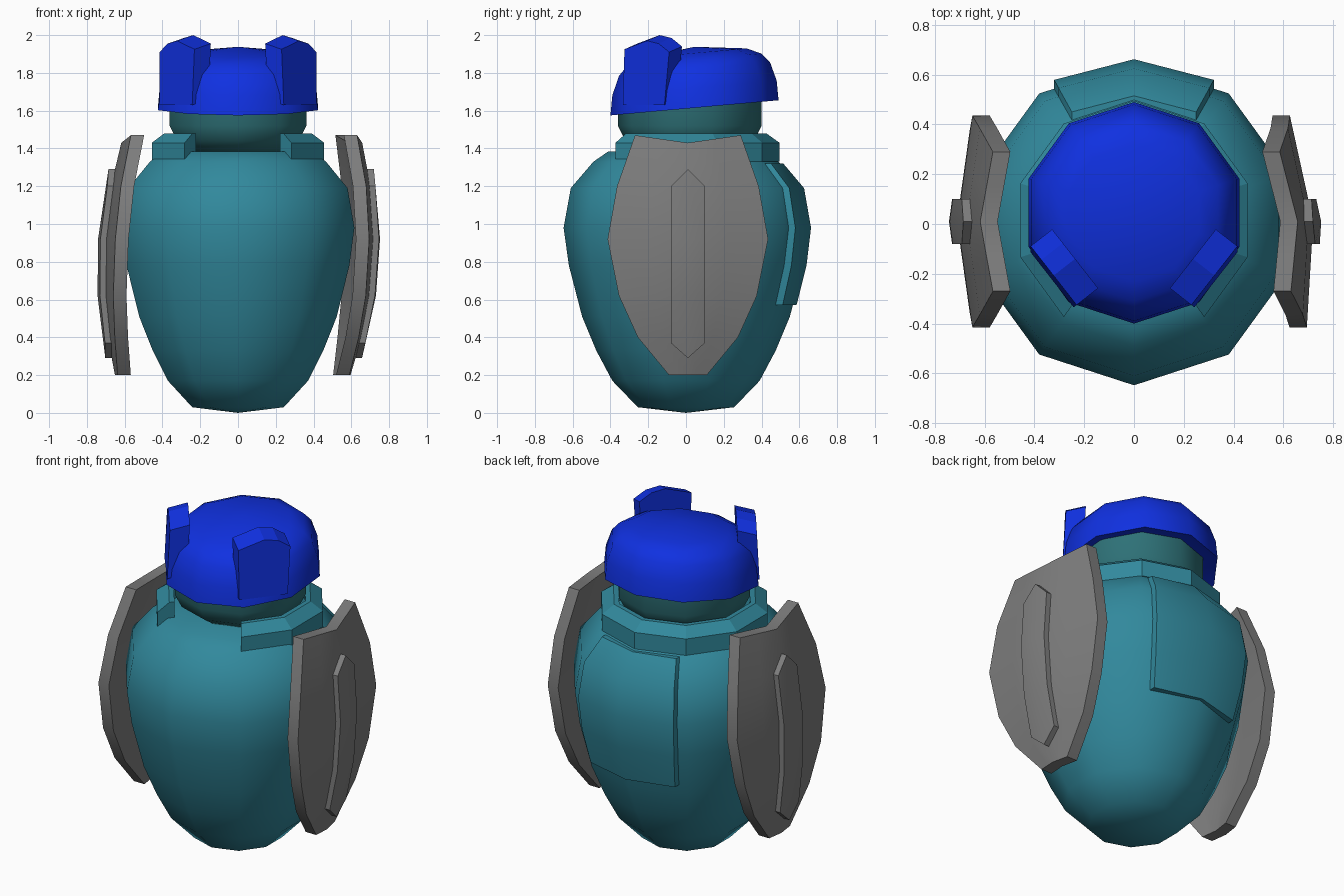
import bpy, bmesh
from math import cos, sin, radians
from mathutils import Vector

if "Cube" in bpy.data.objects:
    bpy.data.objects.remove(bpy.data.objects["Cube"])


def material(name, color):
    m = bpy.data.materials.new(name)
    m.use_nodes = True
    m.diffuse_color = (*color, 1)
    m.node_tree.nodes["Principled BSDF"].inputs["Base Color"].default_value = (*color, 1)
    return m


TEAL = material("teal", (0.031, 0.25, 0.335))
DARK_TEAL = material("dark teal", (0.027, 0.165, 0.185))
BLUE = material("blue", (0.005, 0.03, 0.75))
GREY = material("grey", (0.21, 0.21, 0.21))


def finish(name, bm, mat, smooth=None):
    bmesh.ops.remove_doubles(bm, verts=bm.verts, dist=0.0005)
    bmesh.ops.recalc_face_normals(bm, faces=bm.faces)
    me = bpy.data.meshes.new(name)
    bm.to_mesh(me)
    bm.free()
    me.materials.append(mat)
    ob = bpy.data.objects.new(name, me)
    bpy.context.collection.objects.link(ob)
    if smooth:
        me.shade_smooth()
        me.set_sharp_from_angle(angle=radians(smooth))
    return ob


def lathe(name, profile, mat, cy=0, tilt=0, smooth=None, start=90, steps=10, loop=False):
    """Ten-sided turned shape; a closed profile gives a ring or part of one."""
    bm = bmesh.new()
    rings = []
    for i in range(steps + 1):
        a = radians(start + 36 * i)
        rings.append([bm.verts.new((r * cos(a), cy + r * sin(a), z + tilt * r * sin(a)))
                      for r, z in profile])
    n = len(profile)
    for p, q in zip(rings, rings[1:]):
        for j in range(n if loop else n - 1):
            k = (j + 1) % n
            corners = [p[j], p[k], q[k], q[j]]
            if profile[j][0] == 0:
                corners.remove(q[j])
            if profile[k][0] == 0:
                corners.remove(q[k])
            bm.faces.new(corners)
    if loop and steps < 10:
        bm.faces.new(rings[0])
        bm.faces.new(rings[-1])
    return finish(name, bm, mat, smooth)


def slab(name, point, rows, cols, push, mat, smooth=None):
    """Grid of points given by point(row, s), thickened along push."""
    bm = bmesh.new()
    g = [[bm.verts.new(point(r, s)) for s in cols] for r in rows]
    for a, b in zip(g, g[1:]):
        for j in range(len(cols) - 1):
            bm.faces.new((a[j], a[j + 1], b[j + 1], b[j]))
    ext = bmesh.ops.extrude_face_region(bm, geom=bm.faces[:], use_keep_orig=True)
    moved = [v for v in ext["geom"] if isinstance(v, bmesh.types.BMVert)]
    bmesh.ops.translate(bm, verts=moved, vec=push)
    return finish(name, bm, mat, smooth)


# Jar-shaped body
body = [(0, 0), (0.255, 0.03), (0.39, 0.17), (0.475, 0.33), (0.55, 0.51), (0.62, 0.78),
        (0.648, 0.98), (0.61, 1.19), (0.49, 1.33), (0.41, 1.385), (0, 1.385)]
lathe("body", body, TEAL, smooth=42)

# Raised panel on the back
panel_rows = [(0.585, 0.57), (0.638, 0.78), (0.662, 0.98), (0.625, 1.19), (0.515, 1.32)]


def panel_point(row, s):
    a = radians(90 + 29 * s)
    return (row[0] * cos(a), row[0] * sin(a), row[1])


slab("back_panel", panel_point, panel_rows, (-1, 0, 1), (0, -0.09, 0), TEAL, smooth=42)

# Collar, open at the front
lathe("collar", [(0.38, 1.48), (0.41, 1.48), (0.48, 1.43), (0.48, 1.33), (0.38, 1.33)],
      TEAL, cy=0.015, start=-54, steps=8, loop=True)

# Head and tilted helmet
lathe("head", [(0, 1.38), (0.26, 1.385), (0.34, 1.44), (0.38, 1.52), (0.38, 1.68), (0, 1.7)],
      DARK_TEAL, cy=0.02, smooth=42)
lathe("helmet", [(0, 1.64), (0.36, 1.64), (0.445, 1.615), (0.435, 1.72), (0.40, 1.82),
                 (0.355, 1.87), (0.275, 1.905), (0, 1.938)],
      BLUE, cy=0.045, tilt=0.09, smooth=50)

# Two upright blocks on the helmet front
outline = [(-0.15, 1.66), (0.13, 1.66), (0.15, 1.94), (0.08, 1.985), (0, 2.0), (-0.15, 1.955)]
for label, side in (("left", 1), ("right", -1)):
    a = radians(-38)
    out = Vector((side * cos(a), sin(a), 0))
    along = Vector((side * -sin(a), cos(a), 0))
    bm = bmesh.new()
    loops = []
    for depth, drop in ((0.30, 0), (0.41, 0.03)):
        loop = []
        for t, z in outline:
            flare = 0.015 if z < 1.7 else 0
            p = out * (depth + flare) + along * t
            loop.append(bm.verts.new((p.x, p.y + 0.045, z - drop)))
        loops.append(loop)
        bm.faces.new(loop)
    for i in range(len(outline)):
        j = (i + 1) % len(outline)
        bm.faces.new((loops[0][i], loops[0][j], loops[1][j], loops[1][i]))
    finish(label + "_helmet_block", bm, BLUE)

# Curved side shields, each with a raised pointed rib
shield_rows = [(1.47, 0.28), (1.2, 0.375), (0.92, 0.425), (0.62, 0.365), (0.4, 0.265), (0.2, 0.10)]
rib_rows = [(z, 0.09) for z in (1.2, 0.92, 0.62, 0.37)]


def shield_point(side, peak, reach, bend, yaw, rows, top_tip, low_tip, lift):
    def point(row, s):
        z, half = row
        y = s * half
        tip = top_tip if row == rows[0] else low_tip if row == rows[-1] else 0
        z += tip * (1 - abs(s))
        x = reach - bend * (z - peak) ** 2 - 0.14 * abs(y) + yaw * y + lift
        return (side * x, y + 0.01, z)
    return point


for label, side, peak, reach, bend, yaw in (("left", 1, 0.92, 0.72, 0.24, -0.08),
                                            ("right", -1, 0.75, 0.715, 0.21, 0)):
    shape = (side, peak, reach, bend, yaw)
    slab(label + "_shield", shield_point(*shape, shield_rows, -0.04, 0, 0), shield_rows,
         (-1, -0.5, 0, 0.5, 1), (-side * 0.07, 0, 0), GREY, smooth=30)
    slab(label + "_shield_rib", shield_point(*shape, rib_rows, 0.09, -0.08, 0.032), rib_rows,
         (-1, 0, 1), (-side * 0.06, 0, 0), GREY, smooth=30)
